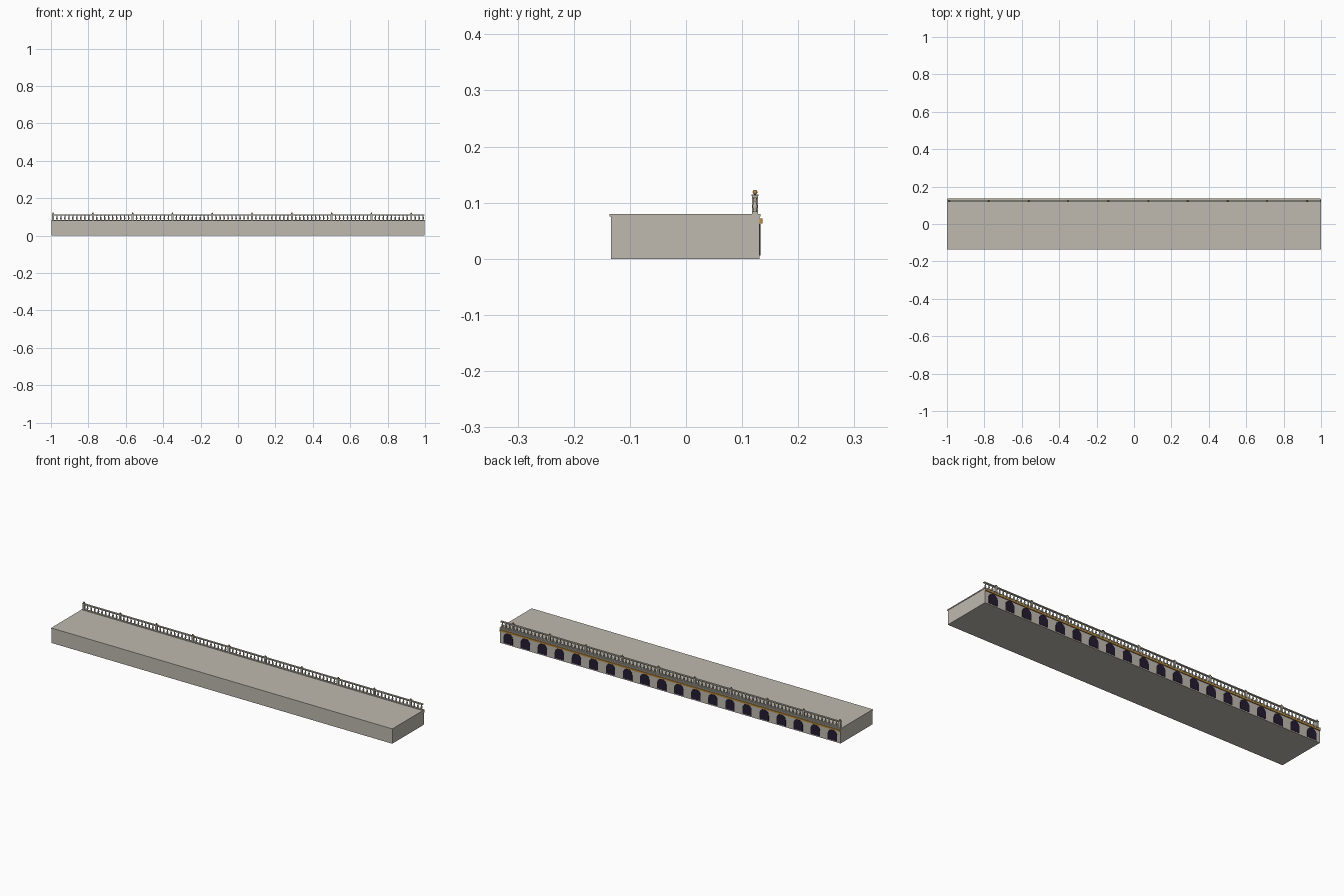
import bpy, bmesh, math

if "Cube" in bpy.data.objects:
    bpy.data.objects.remove(bpy.data.objects["Cube"])


def material(name, rgb):
    m = bpy.data.materials.new(name)
    m.diffuse_color = (*rgb, 1)
    m.use_nodes = True
    m.node_tree.nodes["Principled BSDF"].inputs["Base Color"].default_value = m.diffuse_color
    return m


STONE = material("warm stone", (0.52, 0.49, 0.43))
TRIM = material("pale trim stone", (0.50, 0.49, 0.41))
DARK = material("dark violet opening", (0.018, 0.012, 0.03))
GOLD = material("gold", (0.50, 0.27, 0.05))


def finish(bm, name, mat):
    bmesh.ops.recalc_face_normals(bm, faces=bm.faces)
    mesh = bpy.data.meshes.new(name)
    bm.to_mesh(mesh)
    bm.free()
    mesh.materials.append(mat)
    ob = bpy.data.objects.new(name, mesh)
    bpy.context.collection.objects.link(ob)
    return ob


def add_box(bm, x, y, z):
    """Add a box given (min, max) pairs per axis."""
    verts = bmesh.ops.create_cube(bm, size=1)["verts"]
    for v in verts:
        v.co = [(a + b) / 2 + c * (b - a) for (a, b), c in zip((x, y, z), v.co)]


def box(name, x, y, z, mat):
    bm = bmesh.new()
    add_box(bm, x, y, z)
    return finish(bm, name, mat)


def repeat(ob, count, step):
    mod = ob.modifiers.new("repeat", "ARRAY")
    mod.count = count
    mod.use_relative_offset = False
    mod.use_constant_offset = True
    mod.constant_offset_displace = (step, 0, 0)


# Terrace block and overhanging paving slab
box("terrace_body", (-0.998, 0.998), (-0.134, 0.131), (0, 0.075), STONE)
box("paving_slab", (-1, 1), (-0.136, 0.133), (0.075, 0.080), STONE)

# Gold band under the slab on the back wall
box("gold_band", (-0.998, 0.998), (0.131, 0.136), (0.063, 0.072), GOLD)

# Arched openings along the back wall
R, SPRING, BASE = 0.027, 0.035, 0.006
outline = [(-R, BASE), (R, BASE)]
outline += [(R * math.cos(a), SPRING + R * math.sin(a))
            for a in (math.pi * i / 12 for i in range(13))]
bm = bmesh.new()
face = bm.faces.new([bm.verts.new((x - 0.95, 0.1305, z)) for x, z in outline])
ext = bmesh.ops.extrude_face_region(bm, geom=[face])["geom"]
for v in ext:
    if isinstance(v, bmesh.types.BMVert):
        v.co.y = 0.1325
repeat(finish(bm, "arched_openings", DARK), 20, 0.1)

# Balustrade rails
Y = 0.123
box("bottom_rail", (-0.995, 0.998), (Y - 0.005, Y + 0.005), (0.080, 0.084), TRIM)
box("top_rail", (-0.995, 0.998), (Y - 0.005, Y + 0.005), (0.108, 0.113), TRIM)

# Turned balusters, made by revolving a profile
profile = [(0.0035, 0.084), (0.0028, 0.087), (0.0045, 0.092),
           (0.0040, 0.096), (0.0022, 0.102), (0.0035, 0.108)]
SIDES = 8
bm = bmesh.new()
rings = [[bm.verts.new((r * math.cos(math.tau * i / SIDES) - 0.968,
                        r * math.sin(math.tau * i / SIDES) + Y, z))
          for i in range(SIDES)] for r, z in profile]
for low, high in zip(rings, rings[1:]):
    for i in range(SIDES):
        j = (i + 1) % SIDES
        bm.faces.new((low[i], low[j], high[j], high[i]))
balusters = finish(bm, "balusters", STONE)
balusters.data.shade_smooth()
repeat(balusters, 93, 0.02128)

# Posts with caps
FIRST, STEP = -0.989, 0.2128
bm = bmesh.new()
add_box(bm, (FIRST - 0.005, FIRST + 0.005), (Y - 0.005, Y + 0.005), (0.080, 0.112))
add_box(bm, (FIRST - 0.006, FIRST + 0.006), (Y - 0.006, Y + 0.006), (0.112, 0.115))
repeat(finish(bm, "posts", STONE), 10, STEP)

# Gold ball finials
bm = bmesh.new()
bmesh.ops.create_uvsphere(bm, u_segments=10, v_segments=6, radius=0.0043)
bmesh.ops.translate(bm, verts=bm.verts, vec=(FIRST, Y, 0.1188))
finials = finish(bm, "ball_finials", GOLD)
finials.data.shade_smooth()
repeat(finials, 10, STEP)
